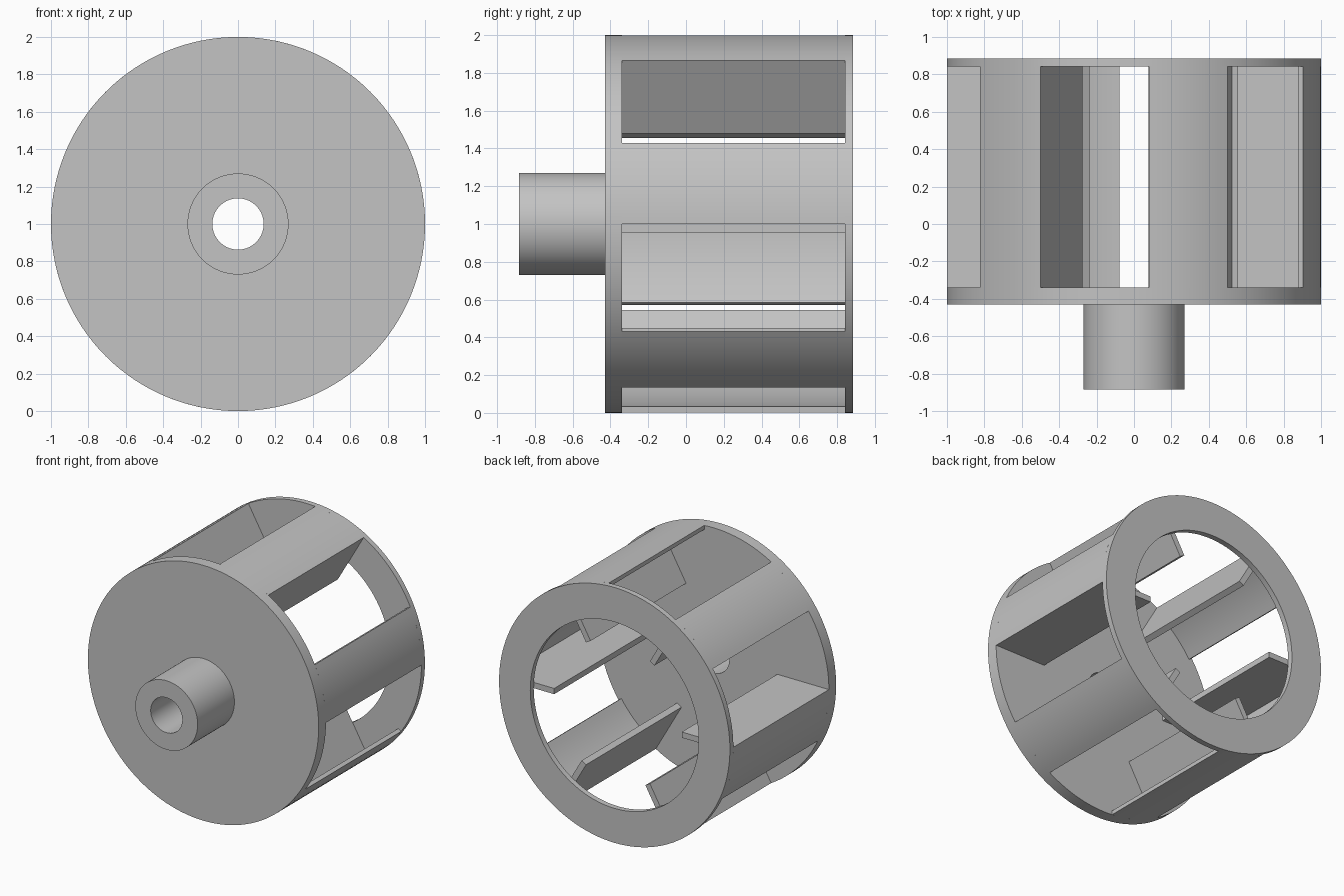
import bpy, bmesh, math
from mathutils import Matrix, Vector

cube = bpy.data.objects.get("Cube")
if cube:
    bpy.data.objects.remove(cube, do_unlink=True)

# Main dimensions
R_OUT, R_WALL, R_RING, R_PADDLE = 1.0, 0.97, 0.73, 0.553
R_HUB, R_BORE = 0.27, 0.137
HUB_FRONT, CAP_FRONT, CAP_BACK = -0.885, -0.43, -0.34
RING_FRONT, RING_BACK = 0.842, 0.885
PADDLE_THICK = 0.045
STRIP_ANGLE = math.radians(25.4)
COUNT = 6

grey = bpy.data.materials.new("plain_grey")
grey.use_nodes = True
colour = (0.55, 0.55, 0.55, 1)
grey.diffuse_color = colour
grey.node_tree.nodes["Principled BSDF"].inputs["Base Color"].default_value = colour


def finish(name, bm, turn=0.0):
    """Turn the part about the drum axis, lift it and make it an object."""
    bmesh.ops.rotate(bm, verts=bm.verts, matrix=Matrix.Rotation(-turn, 3, "Y"))
    bmesh.ops.translate(bm, verts=bm.verts, vec=(0, 0, R_OUT))
    bmesh.ops.recalc_face_normals(bm, faces=bm.faces)
    mesh = bpy.data.meshes.new(name)
    bm.to_mesh(mesh)
    bm.free()
    obj = bpy.data.objects.new(name, mesh)
    bpy.context.collection.objects.link(obj)
    mesh.materials.append(grey)
    bpy.ops.object.select_all(action="DESELECT")
    obj.select_set(True)
    bpy.context.view_layer.objects.active = obj
    bpy.ops.object.shade_smooth_by_angle(angle=math.radians(30))


def sweep(name, profile, angle=math.tau, steps=128, turn=0.0):
    """Sweep a closed (radius, y) profile about the drum axis."""
    bm = bmesh.new()
    full = angle >= math.tau
    loops = []
    for i in range(steps if full else steps + 1):
        a = angle * i / steps
        loops.append([bm.verts.new((r * math.cos(a), y, r * math.sin(a)))
                      for r, y in profile])
    n = len(profile)
    for i in range(steps):
        here, there = loops[i], loops[(i + 1) % len(loops)]
        for j in range(n):
            k = (j + 1) % n
            bm.faces.new((here[j], here[k], there[k], there[j]))
    if not full:
        bm.faces.new(loops[0])
        bm.faces.new(loops[-1])
    finish(name, bm, turn)


def band(r0, r1, y0, y1):
    return [(r0, y0), (r1, y0), (r1, y1), (r0, y1)]


# Front cap with its bored hub
sweep("front_cap_and_hub", [
    (R_BORE, HUB_FRONT), (R_HUB, HUB_FRONT), (R_HUB, CAP_FRONT),
    (R_OUT, CAP_FRONT), (R_OUT, CAP_BACK), (R_BORE, CAP_BACK)])

# Open ring at the back
sweep("back_ring", band(R_RING, R_OUT, RING_FRONT, RING_BACK))

# Curved wall strips, each with a radial paddle along one edge
for k in range(COUNT):
    turn = math.tau * k / COUNT
    sweep(f"wall_strip_{k + 1}", band(R_WALL, R_OUT, CAP_BACK, RING_FRONT),
          STRIP_ANGLE, 10, turn)

    lo = Vector((R_PADDLE, CAP_BACK, 0))
    hi = Vector((R_WALL + 0.005, RING_FRONT, PADDLE_THICK))
    bm = bmesh.new()
    bmesh.ops.create_cube(bm, size=1)
    bmesh.ops.scale(bm, verts=bm.verts, vec=hi - lo)
    bmesh.ops.translate(bm, verts=bm.verts, vec=(lo + hi) / 2)
    finish(f"paddle_{k + 1}", bm, turn)
